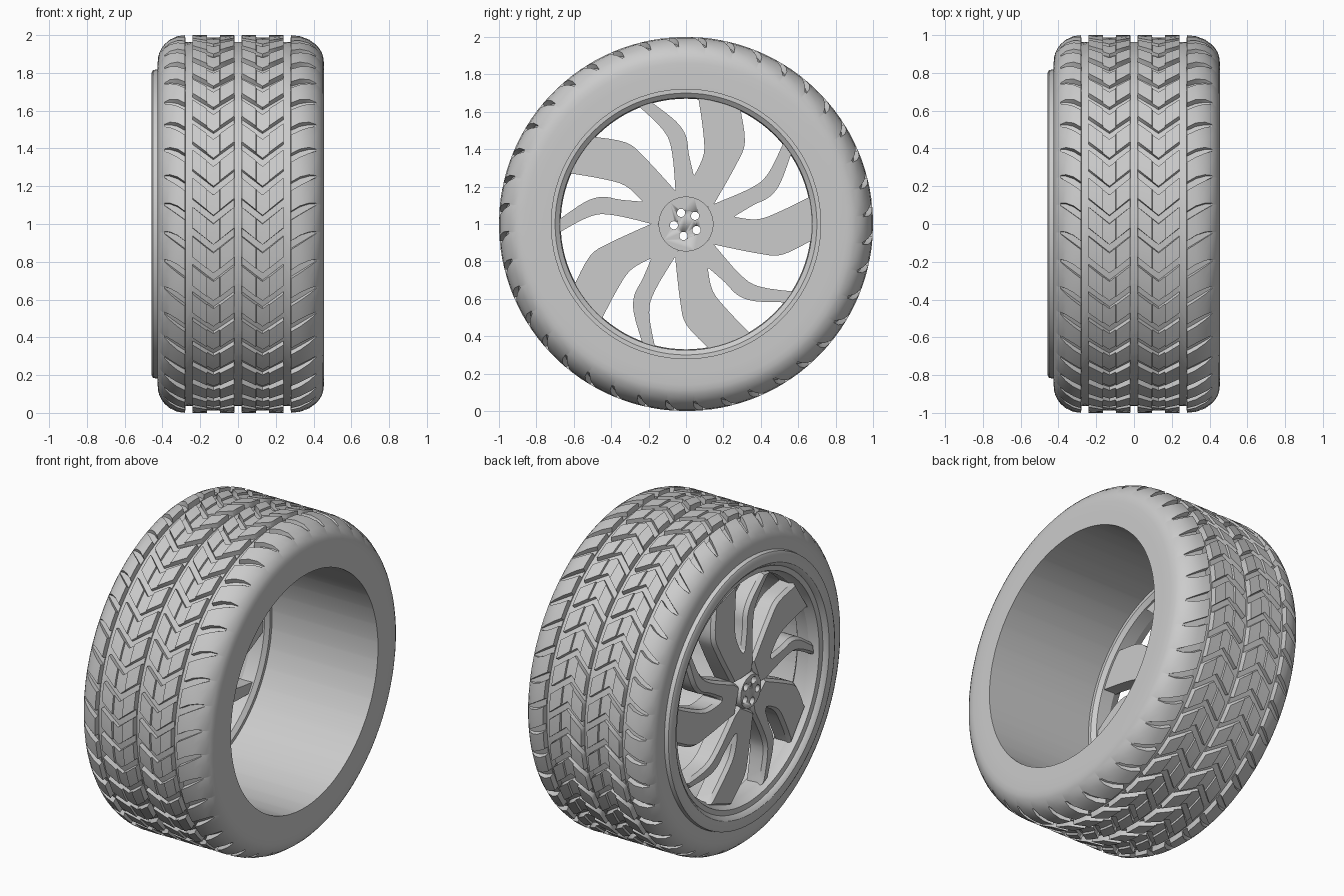
import bpy, bmesh, math
from mathutils import Vector

if "Cube" in bpy.data.objects:
    bpy.data.objects.remove(bpy.data.objects["Cube"])

GREY = (0.6, 0.6, 0.6, 1)
grey = bpy.data.materials.new("plain_grey")
grey.use_nodes = True
grey.diffuse_color = GREY
grey.node_tree.nodes["Principled BSDF"].inputs["Base Color"].default_value = GREY


def finish(name, bm, angle=32):
    """Turn a bmesh into a shaded object whose axle is at z = 1."""
    bmesh.ops.recalc_face_normals(bm, faces=bm.faces)
    mesh = bpy.data.meshes.new(name)
    bm.to_mesh(mesh)
    bm.free()
    mesh.materials.append(grey)
    ob = bpy.data.objects.new(name, mesh)
    ob.location.z = 1
    bpy.context.collection.objects.link(ob)
    bpy.ops.object.select_all(action='DESELECT')
    bpy.context.view_layer.objects.active = ob
    ob.select_set(True)
    bpy.ops.object.shade_smooth_by_angle(angle=math.radians(angle))
    return ob


def on_wheel(x, r, a):
    return Vector((x, -r * math.cos(a), r * math.sin(a)))


def skin(bm, rows):
    """Join closed rows of points into a closed ring of quads."""
    grid = [[bm.verts.new(p) for p in row] for row in rows]
    n, m = len(grid), len(grid[0])
    for i in range(n):
        for j in range(m):
            k, l = (i + 1) % n, (j + 1) % m
            bm.faces.new((grid[i][j], grid[k][j], grid[k][l], grid[i][l]))


def revolve(name, profile, steps=96):
    bm = bmesh.new()
    skin(bm, [[on_wheel(x, r, math.tau * j / steps) for j in range(steps)]
              for x, r in profile])
    return finish(name, bm)


# Tyre: tread columns (distance from middle, depth of the ring groove there)
half = [(.018, .035), (.02, 0), (.095, 0), (.097, .012), (.13, .012), (.163, .012),
        (.165, 0), (.24, 0), (.242, .035), (.278, .035), (.28, 0), (.32, 0),
        (.36, 0), (.39, 0), (.405, 0), (.416, 0), (.422, 0), (.425, 0)]
PITCHES = 40
SLOT_DEPTH, SLOT_WIDTH, RISE = .03, .044, .09


def tread_skew(d):
    if d > .26:
        return .02 + RISE * min(d - .28, .11) / .12
    return RISE * abs(d - .13) / .11


def tread_column(d, groove, side):
    x = d
    if d > .28 and side > 0:
        x = .28 + (d - .28) * 1.2
    t = min(1, max(0, d - .28) / .145)
    radius = .86 + .14 * math.sqrt(1 - t * t)
    taper = max(0, min(1, (.395 - d) / .05))
    width = SLOT_WIDTH * max(taper, .25)
    pitch = math.tau / PITCHES
    stops = [(0, 0), (.003, 1), (width, 1), (width + .003, 0), (.1, 0)]
    row = []
    for k in range(PITCHES):
        for a, cut in stops:
            depth = max(groove, SLOT_DEPTH * cut * taper)
            row.append(on_wheel(side * x, radius - depth,
                                k * pitch + a + tread_skew(d)))
    return row


def plain_column(x, r):
    row = tread_column(.425, 0, 1)
    return [Vector((x, p.y * r / .86, p.z * r / .86)) for p in row]


bm = bmesh.new()
rows = [tread_column(d, g, -1) for d, g in reversed(half)]
rows += [tread_column(d, g, 1) for d, g in half]
rows += [plain_column(.455, .8), plain_column(.455, .72),
         plain_column(-.425, .72), plain_column(-.425, .8)]
skin(bm, rows)
finish("tyre", bm)

# Rim with a rounded outer lip
revolve("rim", [(-.27, .73), (-.27, .70), (-.29, .675), (-.37, .67), (-.395, .685),
                (-.425, .695), (-.43, .725), (-.445, .735), (-.456, .75), (-.458, .80),
                (-.45, .815), (-.42, .82), (-.40, .80)])


# Spokes: each sector is a wide curved blade with a thin curved arm beside it
def smooth_run(points, steps=4):
    """Catmull-Rom curve through the points."""
    v = [Vector(p) for p in points]
    v = [v[0]] + v + [v[-1]]
    out = []
    for a, b, c, d in zip(v, v[1:], v[2:], v[3:]):
        for i in range(steps):
            t = i / steps
            out.append(.5 * (2 * b + (c - a) * t + (2 * a - 5 * b + 4 * c - d) * t * t
                             + (3 * b - a - 3 * c + d) * t ** 3))
    return out + [v[-1]]


blade_outer = [(.14, .09), (.27, .32), (.315, .44), (.29, .62)]
blade_inner = [(.065, .68), (.09, .51), (.095, .375), (.045, .26)]
arm_inner = [(.04, .265), (.015, .375), (0, .47), (-.055, .55), (-.185, .652)]
arm_outer = [(-.258, .635), (-.12, .50), (-.075, .385), (-.055, .16)]
outline = []
for run in (blade_outer, blade_inner, arm_inner, arm_outer):
    outline += smooth_run(run)
outline += [Vector((-.03, .10)), Vector((.07, .09))]

BACK = -.30
for n in range(5):
    turn = math.tau * n / 5
    c, s = math.cos(turn), math.sin(turn)
    bm = bmesh.new()
    back = bm.faces.new([bm.verts.new((BACK, p.x * c - p.y * s, p.x * s + p.y * c))
                         for p in outline])
    bm.normal_update()
    ext = bmesh.ops.extrude_face_region(bm, geom=[back], use_keep_orig=True)
    front = [g for g in ext["geom"] if isinstance(g, bmesh.types.BMFace)]
    # The front falls away gently from hub to rim
    for v in front[0].verts:
        v.co.x = -.415 + .05 * math.hypot(v.co.y, v.co.z)
    bmesh.ops.recalc_face_normals(bm, faces=bm.faces)
    bmesh.ops.inset_region(bm, faces=front, thickness=.016, use_even_offset=False)
    for v in front[0].verts:
        v.co.x -= .022
    finish("spoke_pair_%d" % (n + 1), bm)


# Hub with five bolt holes
def drum(bm, x0, r0, x1, r1, y=0, z=0, steps=40):
    rings = []
    for x, r in ((x0, r0), (x1, r1)):
        rings.append([bm.verts.new(on_wheel(x, r, math.tau * i / steps) + Vector((0, y, z)))
                      for i in range(steps)])
    for i in range(steps):
        j = (i + 1) % steps
        bm.faces.new((rings[0][i], rings[0][j], rings[1][j], rings[1][i]))
    bm.faces.new(rings[0])
    bm.faces.new(rings[1])


bm = bmesh.new()
drum(bm, -.29, .147, -.445, .10)
hub = finish("hub", bm)
bm = bmesh.new()
for n in range(5):
    a = math.radians(42 + 72 * n)
    drum(bm, -.2, .022, -.5, .022, .065 * math.cos(a), .065 * math.sin(a), 16)
cutter = finish("bolt_hole_cutter", bm)
cutter.hide_render = True
cut = hub.modifiers.new("bolt_holes", 'BOOLEAN')
cut.object = cutter
cut.solver = 'EXACT'
bpy.context.view_layer.objects.active = hub
bpy.ops.object.modifier_apply(modifier=cut.name)
bpy.data.objects.remove(cutter)
